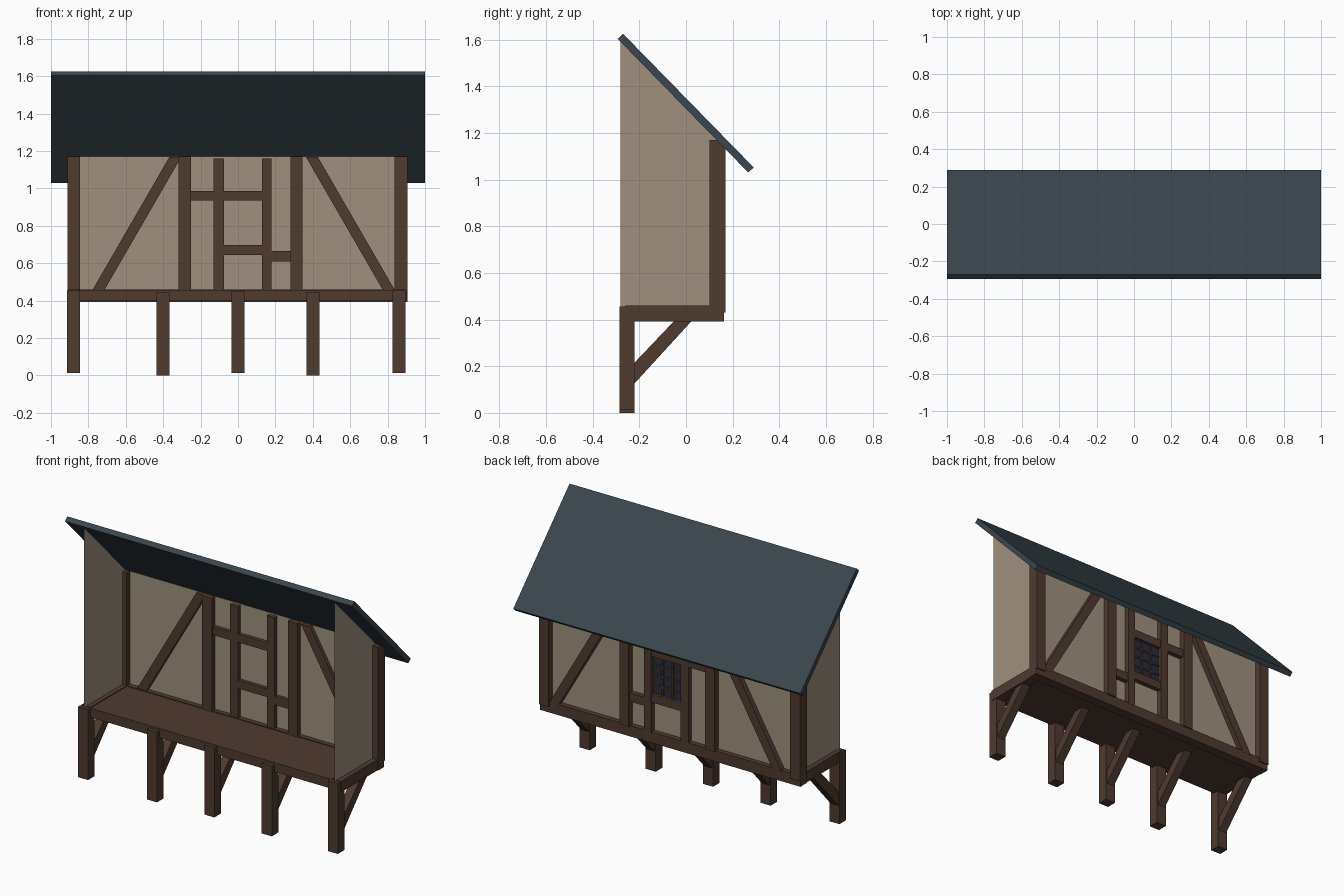
import bpy, bmesh
from math import atan2, hypot
from mathutils import Matrix, Vector

if "Cube" in bpy.data.objects:
    bpy.data.objects.remove(bpy.data.objects["Cube"])


def material(name, rgb):
    m = bpy.data.materials.new(name)
    m.diffuse_color = (*rgb, 1)
    m.use_nodes = True
    m.node_tree.nodes["Principled BSDF"].inputs["Base Color"].default_value = m.diffuse_color
    return m


WOOD = material("dark_timber", (0.078, 0.043, 0.028))
PLASTER = material("plaster", (0.35, 0.28, 0.21))
SLATE = material("slate", (0.042, 0.061, 0.074))
GLASS = material("glass", (0.02, 0.026, 0.045))


def finish(name, bm, mat):
    me = bpy.data.meshes.new(name)
    bm.to_mesh(me)
    bm.free()
    me.materials.append(mat)
    ob = bpy.data.objects.new(name, me)
    bpy.context.collection.objects.link(ob)
    return ob


def box(name, x, y, z, mat=WOOD):
    bm = bmesh.new()
    size = Matrix.Diagonal((x[1] - x[0], y[1] - y[0], z[1] - z[0], 1))
    mid = Vector((sum(x) / 2, sum(y) / 2, sum(z) / 2))
    bmesh.ops.create_cube(bm, size=1, matrix=Matrix.Translation(mid) @ size)
    return finish(name, bm, mat)


def prism(name, pts, depth, mat):
    """Polygon given in 3D, extruded along the vector depth (None = flat sheet)."""
    bm = bmesh.new()
    face = bm.faces.new([bm.verts.new(p) for p in pts])
    if depth:
        out = bmesh.ops.extrude_face_region(bm, geom=[face], use_keep_orig=True)
        verts = [g for g in out["geom"] if isinstance(g, bmesh.types.BMVert)]
        bmesh.ops.translate(bm, vec=depth, verts=verts)
        bmesh.ops.recalc_face_normals(bm, faces=bm.faces)
    return finish(name, bm, mat)


# Sloping roof slab
prism("roof", [(-1, -0.27, 1.625), (-1, -0.293, 1.603), (-1, 0.267, 1.03), (-1, 0.29, 1.052)],
      (2, 0, 0), SLATE)

# Plaster walls: two gable sides and the long wall, open at the front
for side, x in (("left", -0.875), ("right", 0.868)):
    prism(side + "_wall", [(x, -0.28, 0.43), (x, 0.13, 0.43), (x, 0.13, 1.18), (x, -0.28, 1.6)],
          None, PLASTER)
prism("long_wall", [(-0.875, 0.13, 0.43), (0.868, 0.13, 0.43),
                    (0.868, 0.13, 1.18), (-0.875, 0.13, 1.18)], None, PLASTER)

# Floor, sill and end joists
box("floor", (-0.88, 0.87), (-0.26, 0.12), (0.397, 0.455))
box("sill_beam", (-0.91, 0.905), (0.10, 0.162), (0.392, 0.46))
box("left_joist", (-0.905, -0.845), (-0.26, 0.15), (0.392, 0.46))
box("right_joist", (0.835, 0.9), (-0.26, 0.15), (0.392, 0.46))

# Legs, each with a diagonal bracket under the floor
for i, (x, z0, z1) in enumerate([(-0.88, 0.012, 0.455), (-0.4, 0, 0.442), (0, 0.012, 0.452),
                                 (0.4, 0, 0.442), (0.86, 0.012, 0.455)]):
    box(f"leg_{i + 1}", (x - 0.035, x + 0.035), (-0.285, -0.22), (z0, z1))
    prism(f"leg_bracket_{i + 1}", [(x - 0.027, -0.24, 0.105), (x - 0.027, 0.03, 0.4),
                                   (x - 0.027, -0.045, 0.4), (x - 0.027, -0.24, 0.195)],
          (0.054, 0, 0), WOOD)

# Upright timbers
for name, x0, x1, y0, y1, z0, z1 in [
        ("left_corner_post", -0.912, -0.845, 0.10, 0.17, 0.43, 1.17),
        ("right_corner_post", 0.838, 0.905, 0.10, 0.17, 0.43, 1.17),
        ("left_post", -0.317, -0.25, 0.097, 0.17, 0.455, 1.17),
        ("right_post", 0.28, 0.345, 0.097, 0.17, 0.455, 1.17),
        ("left_window_post", -0.13, -0.075, 0.105, 0.163, 0.455, 1.16),
        ("right_window_post", 0.128, 0.18, 0.105, 0.163, 0.455, 1.16)]:
    box(name, (x0, x1), (y0, y1), (z0, z1))

# Horizontal rails
for name, x, z in [("window_head", (-0.26, 0.14), (0.935, 0.987)),
                   ("window_sill", (-0.085, 0.14), (0.645, 0.697)),
                   ("short_rail", (0.17, 0.29), (0.61, 0.665))]:
    box(name, x, (0.107, 0.16), z)

# Diagonal wall braces
for name, xa, xb in [("left_brace", -0.75, -0.335), ("right_brace", 0.81, 0.395)]:
    h = 0.032
    prism(name, [(xa - h, 0.107, 0.45), (xa + h, 0.107, 0.45),
                 (xb + h, 0.107, 1.168), (xb - h, 0.107, 1.168)], (0, 0.056, 0), WOOD)

# Window glass with a lattice of thin bars
x0, x1, z0, z1 = -0.08, 0.132, 0.69, 0.94
box("window_glass", (x0, x1), (0.132, 0.14), (z0, z1), GLASS)
for i in range(1, 3):
    x = x0 + (x1 - x0) * i / 3
    box(f"window_upright_bar_{i}", (x - 0.005, x + 0.005), (0.135, 0.148), (z0, z1))
for i in range(1, 4):
    z = z0 + (z1 - z0) * i / 4
    box(f"window_cross_bar_{i}", (x0, x1), (0.135, 0.147), (z - 0.005, z + 0.005))
